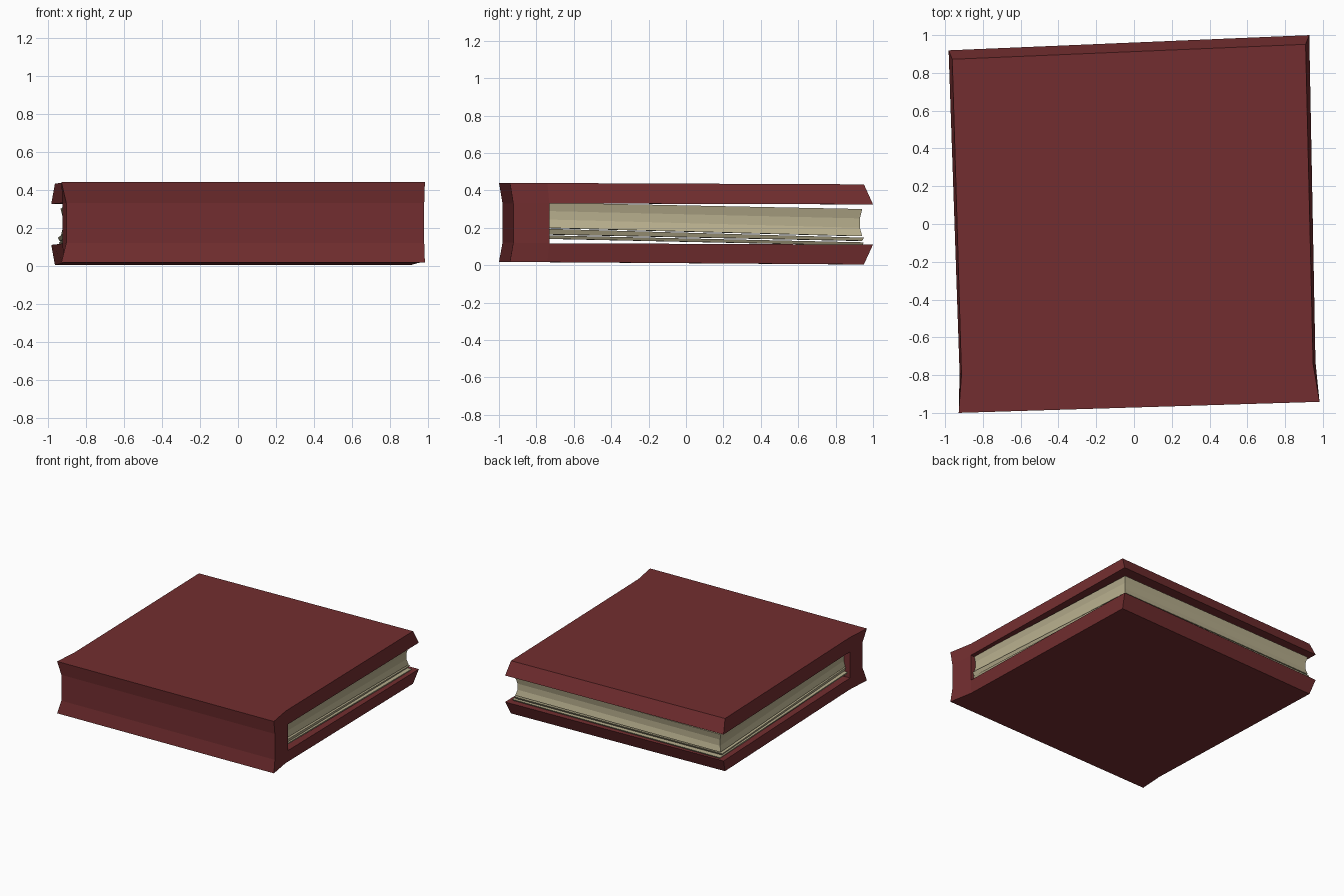
import bpy, bmesh, math
from mathutils import Matrix

if "Cube" in bpy.data.objects:
    bpy.data.objects.remove(bpy.data.objects["Cube"])

TURN = Matrix.Rotation(math.radians(1.75), 4, 'Z')


def material(name, color):
    m = bpy.data.materials.new(name)
    m.diffuse_color = (*color, 1)
    m.use_nodes = True
    m.node_tree.nodes["Principled BSDF"].inputs["Base Color"].default_value = m.diffuse_color
    return m


def finish(bm, name, mat, turn):
    bmesh.ops.recalc_face_normals(bm, faces=bm.faces)
    bm.transform(turn)
    me = bpy.data.meshes.new(name)
    bm.to_mesh(me)
    bm.free()
    me.materials.append(mat)
    ob = bpy.data.objects.new(name, me)
    bpy.context.collection.objects.link(ob)
    return ob


red = material("cover_red", (0.17, 0.027, 0.029))
cream = material("paper_cream", (0.48, 0.43, 0.27))

# Cover: C-shaped profile (y, z, left half-width, right half-width)
profile = [
    (-.971, .44, .958, .953), (-.953, .33, .932, .950),
    (-.953, .12, .932, .950), (-.971, .018, .958, .953),
    (-.77, .016, .937, .925), (.912, .004, .935, .937),
    (.96, .11, .953, .958), (-.76, .117, .947, .938),
    (-.76, .33, .947, .938), (.96, .325, .953, .958),
    (.912, .432, .935, .937), (-.77, .439, .937, .925),
]
bm = bmesh.new()
skew = lambda y: .011 if y > 0 else 0
left = [bm.verts.new((-l, y - skew(y), z)) for y, z, l, r in profile]
right = [bm.verts.new((r, y + skew(y), z)) for y, z, l, r in profile]
n = len(profile)
for i in range(n):
    j = (i + 1) % n
    bm.faces.new((left[i], left[j], right[j], right[i]))
for side in (left, right):
    for q in ((0, 1, 8, 11), (1, 2, 7, 8), (2, 3, 4, 7), (4, 5, 6, 7), (8, 9, 10, 11)):
        bm.faces.new([side[k] for k in q])
finish(bm, "cover", red, TURN)


# Pages: sloping slabs lofted through (inset, front z, back z) levels
def pages(name, half, y0, y1, levels, twist=0):
    bm = bmesh.new()
    rings = []
    for inset, zf, zb in levels:
        h, b = half - inset, y1 - inset
        rings.append([bm.verts.new(p) for p in
                      ((-h, y0, zf), (h, y0, zf), (h, b, zb), (-h, b, zb))])
    for a, b in zip(rings, rings[1:]):
        for i in range(4):
            j = (i + 1) % 4
            bm.faces.new((a[i], a[j], b[j], b[i]))
    bm.faces.new(rings[0])
    bm.faces.new(rings[-1])
    finish(bm, name, cream, TURN @ Matrix.Rotation(math.radians(twist), 4, 'Z'))


pages("upper_pages", .905, -.80, .915,
      [(0, .20, .155), (.012, .245, .20), (.012, .29, .25), (0, .335, .30)])
pages("middle_pages", .915, -.80, .92,
      [(.01, .165, .13), (0, .195, .147)], .3)
pages("lower_pages", .92, -.80, .93,
      [(.01, .142, .105), (0, .16, .122)], -.4)
